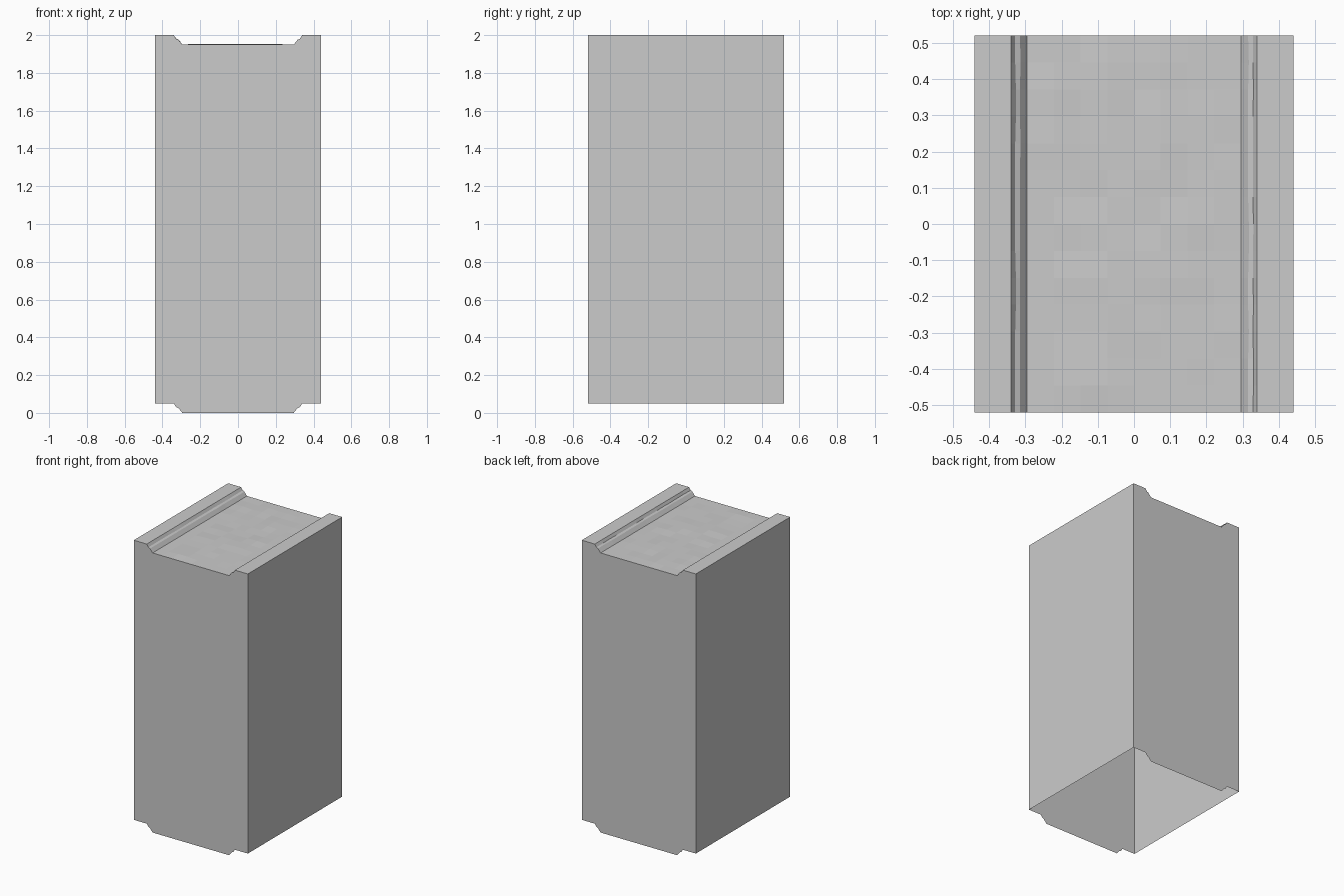
import bpy, bmesh, random

if "Cube" in bpy.data.objects:
    bpy.data.objects.remove(bpy.data.objects["Cube"])

random.seed(4)
HALF_X, HALF_Y, DROP = 0.44, 0.52, 1.95
ROWS = 14

# Cross-section of the top: raised kerb, stepped slope, sunken paved floor
left = [(-HALF_X, 2.0), (-0.34, 2.0), (-0.328, 1.981), (-0.315, 1.975), (-0.295, 1.95)]
floor = [(-0.295 + 0.59 * i / 8, 1.95) for i in range(1, 8)]
profile = left + floor + [(-x, z) for x, z in reversed(left)]
last = len(profile) - 1

bm = bmesh.new()


def skin(rows):
    """Bridge neighbouring rows of vertices with quads."""
    for a, b in zip(rows, rows[1:]):
        for i in range(len(a) - 1):
            bm.faces.new((a[i], a[i + 1], b[i + 1], b[i]))


# Paved top, with slightly uneven stones away from the border
top = []
for r in range(ROWS + 1):
    y = -HALF_Y + 2 * HALF_Y * r / ROWS
    row = []
    for i, (x, z) in enumerate(profile):
        inner = 0 < r < ROWS and 4 < i < last - 4
        ledge = 0 < r < ROWS and i in (2, 3, last - 3, last - 2)
        dz = random.choice((0, 0, 0.002, 0.004)) if inner else 0
        dx = random.choice((0, 0, 0.002)) if ledge else 0
        row.append(bm.verts.new((x + dx, y, z + dz)))
    top.append(row)
skin(top)


# Side walls follow the same outline at the bottom; the underside is open
def drop(v):
    return bm.verts.new((v.co.x, v.co.y, v.co.z - DROP))


front = [drop(v) for v in top[0]]
back = [drop(v) for v in top[-1]]
skin([front, top[0]])
skin([top[-1], back])
for i in (0, last):
    edge = [row[i] for row in top]
    low = [front[i]] + [drop(v) for v in edge[1:-1]] + [back[i]]
    skin([edge, low] if i == 0 else [low, edge])

bmesh.ops.recalc_face_normals(bm, faces=bm.faces)
mesh = bpy.data.meshes.new("paved_block")
bm.to_mesh(mesh)
bm.free()
block = bpy.data.objects.new("paved_block", mesh)
bpy.context.collection.objects.link(block)
